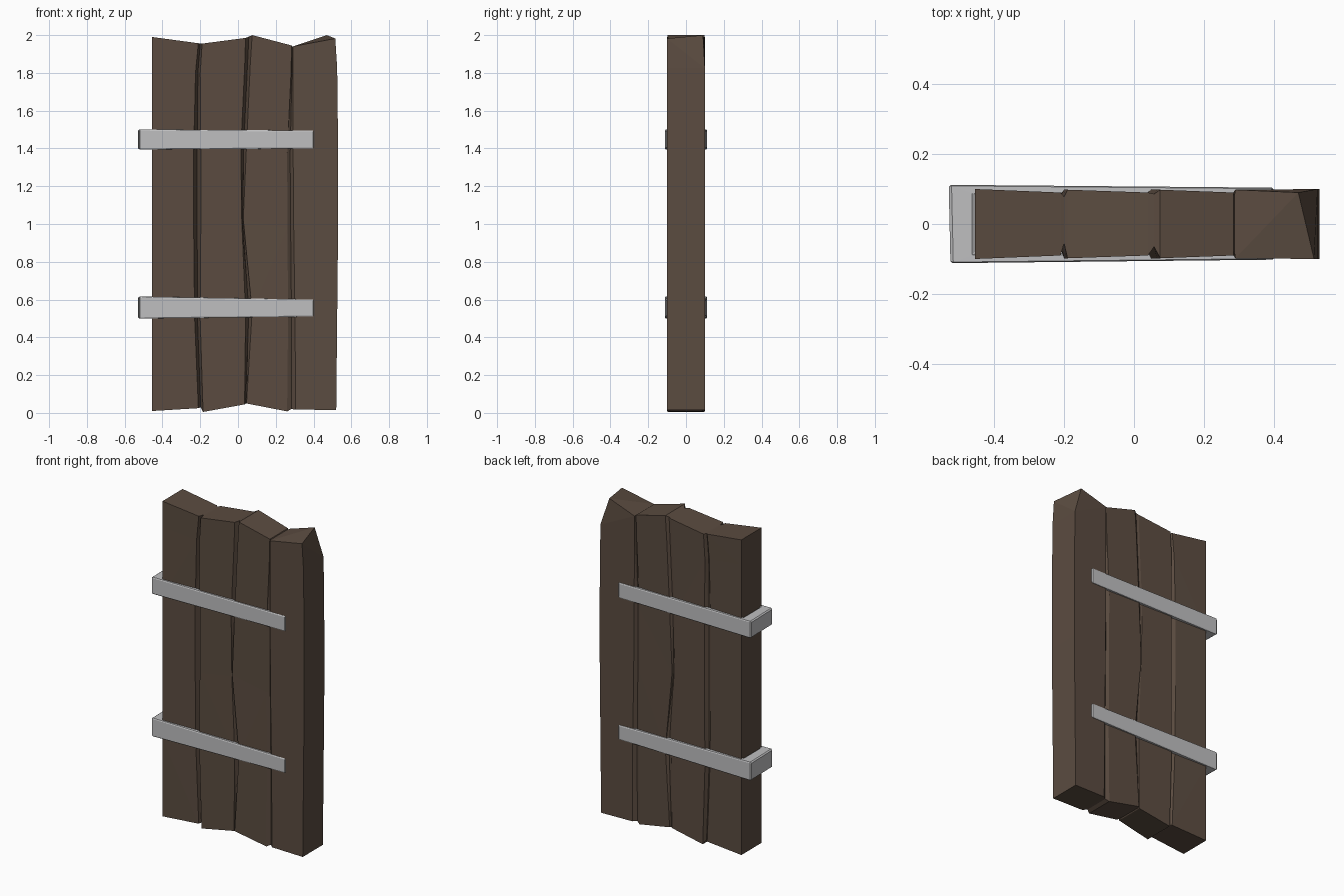
import bpy, bmesh

if "Cube" in bpy.data.objects:
    bpy.data.objects.remove(bpy.data.objects["Cube"], do_unlink=True)


def material(name, color):
    mat = bpy.data.materials.new(name)
    mat.use_nodes = True
    mat.diffuse_color = (*color, 1)
    bsdf = next(n for n in mat.node_tree.nodes if n.type == "BSDF_PRINCIPLED")
    bsdf.inputs["Base Color"].default_value = (*color, 1)
    return mat


def finish(name, bm, mat):
    bmesh.ops.recalc_face_normals(bm, faces=bm.faces)
    mesh = bpy.data.meshes.new(name)
    bm.to_mesh(mesh)
    bm.free()
    mesh.materials.append(mat)
    obj = bpy.data.objects.new(name, mesh)
    bpy.context.collection.objects.link(obj)
    return obj


wood = material("dark brown wood", (0.105, 0.072, 0.052))
metal = material("light grey metal", (0.52, 0.52, 0.53))

# Plank door: uneven grooved cross-sections stacked from bottom to top
LEVELS = (0, 0.25, 0.5, 0.7, 0.92, 1)
RIGHT_EDGE = (0.52, 0.525, 0.53, 0.53, 0.525, 0.515)
# Each groove: left lip and right lip at every level, depth front and back
GROOVES = (
    ((-0.21, -0.23, -0.235, -0.235, -0.225, -0.21),
     (-0.185, -0.2, -0.197, -0.197, -0.2, -0.19), 0.045, 0.022),
    ((0.035, 0.04, 0.02, 0.015, 0.035, 0.04),
     (0.045, 0.075, 0.028, 0.045, 0.065, 0.075), 0.035, 0.014),
    ((0.26, 0.265, 0.262, 0.26, 0.28, 0.284),
     (0.305, 0.302, 0.295, 0.292, 0.29, 0.29), 0.022, 0.02),
)
BOTTOM = (0.01, 0.025, 0.03, 0.005, 0.045, 0.05, 0.05, 0.008, 0.02, 0.018, 0.015)
TOP = (1.99, 1.957, 1.955, 1.955, 1.985, 1.992, 2.0, 1.945, 1.94, 1.94, 1.982)


def section(level, side):
    xs, ys = [-0.455], [0.1]
    for left, right, front_depth, back_depth in GROOVES:
        a, b = left[level], right[level]
        depth = front_depth if side < 0 else back_depth
        xs += [a, (a + b) / 2, b]
        ys += [0.09, 0.1 - depth, 0.098]
    xs.append(RIGHT_EDGE[level])
    ys.append(0.1)
    t = LEVELS[level]
    pts = [[x, side * y, lo + t * (hi - lo)]
           for x, y, lo, hi in zip(xs, ys, BOTTOM, TOP)]
    # Broken corner at the top of the back edge
    if side > 0 and t == 1:
        pts[-1] = [0.47, 0.09, 2.0]
    return pts


bm = bmesh.new()
rings = []
for k in range(len(LEVELS)):
    loop = section(k, -1) + section(k, 1)[::-1]
    rings.append([bm.verts.new(p) for p in loop])
n = len(rings[0])
for low, high in zip(rings, rings[1:]):
    for i in range(n):
        j = (i + 1) % n
        bm.faces.new((low[i], low[j], high[j], high[i]))
for ring in (rings[0], rings[-1]):
    for i in range(n // 2 - 1):
        bm.faces.new((ring[i], ring[i + 1], ring[n - 2 - i], ring[n - 1 - i]))
bmesh.ops.triangulate(bm, faces=bm.faces)
finish("plank_door", bm, wood)


# Metal straps wrapping the hinge edge, slimmer towards the free ends
def strap(name, z_hinge, z_free):
    outline = ((0.402, -0.102), (-0.525, -0.112), (-0.53, 0.112), (0.4, 0.104),
               (0.4, 0.085), (-0.455, 0.085), (-0.455, -0.085), (0.402, -0.085))
    b = bmesh.new()
    layers = [[b.verts.new((x, y, (z_free if x > 0 else z_hinge)[end]))
               for x, y in outline] for end in (0, 1)]
    count = len(outline)
    for i in range(count):
        j = (i + 1) % count
        b.faces.new((layers[0][i], layers[0][j], layers[1][j], layers[1][i]))
    for layer in layers:
        for quad in ((0, 1, 6, 7), (1, 2, 5, 6), (2, 3, 4, 5)):
            b.faces.new([layer[i] for i in quad])
    obj = finish(name, b, metal)
    bevel = obj.modifiers.new("worn edges", "BEVEL")
    bevel.width = 0.006
    bevel.segments = 1


strap("upper_strap", (1.395, 1.5), (1.4, 1.495))
strap("lower_strap", (0.5, 0.615), (0.51, 0.6))
